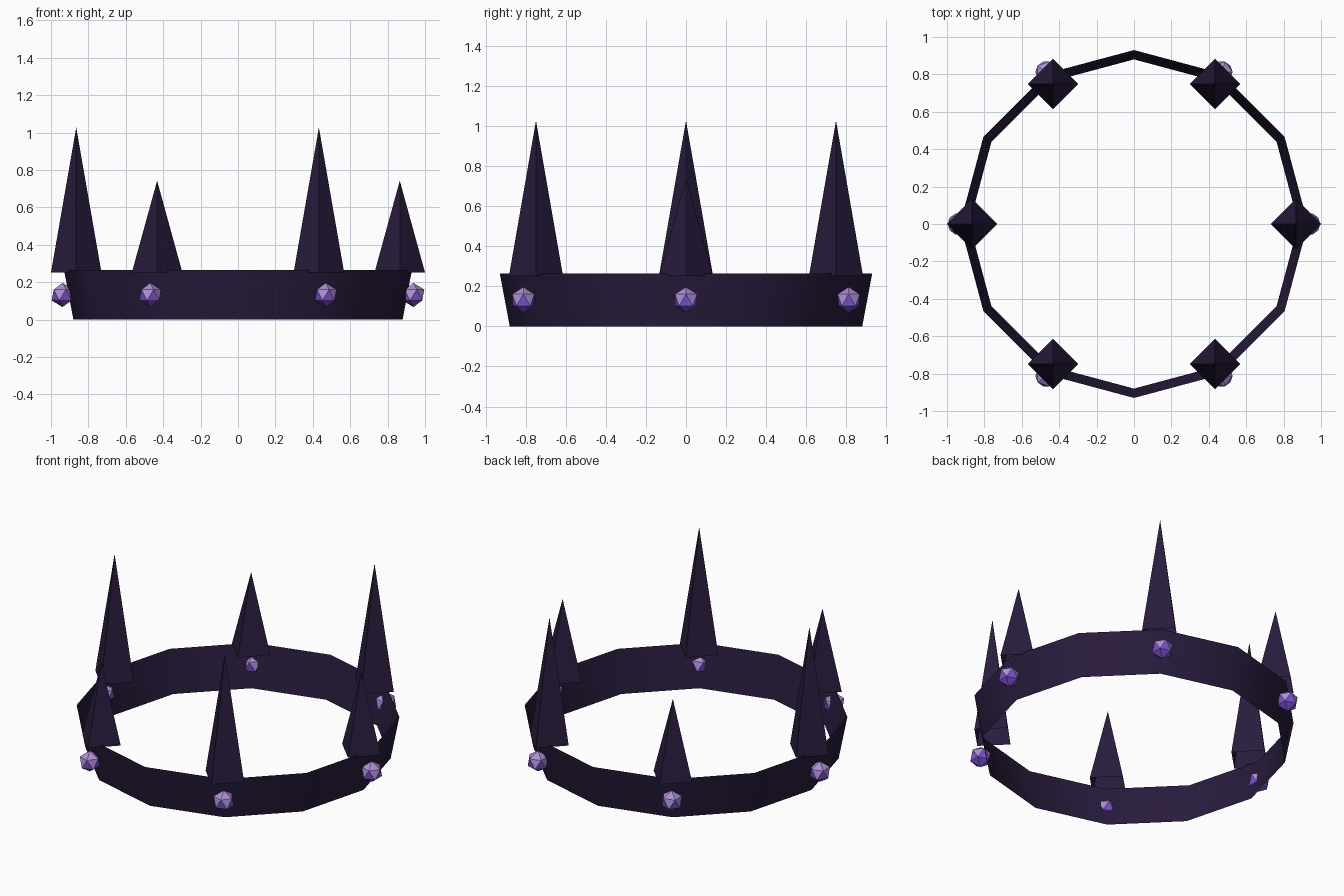
import bpy, math

if "Cube" in bpy.data.objects:
    bpy.data.objects.remove(bpy.data.objects["Cube"])


def material(name, rgb):
    m = bpy.data.materials.new(name)
    m.diffuse_color = (*rgb, 1)
    m.use_nodes = True
    m.node_tree.nodes["Principled BSDF"].inputs["Base Color"].default_value = m.diffuse_color
    return m


dark = material("dark violet metal", (0.021, 0.011, 0.045))
lavender = material("pale lavender", (0.42, 0.27, 0.66))
purple = material("vivid purple", (0.22, 0.09, 0.70))


def finish(name, *mats, smooth=False):
    ob = bpy.context.object
    ob.name = name
    for m in mats:
        ob.data.materials.append(m)
    for p in ob.data.polygons:
        p.use_smooth = smooth
    return ob


# Flared twelve-sided open band
BAND_H = 0.265
bpy.ops.mesh.primitive_cone_add(vertices=12, radius1=0.88, radius2=0.93, depth=BAND_H,
                                end_fill_type='NOTHING', location=(0, 0, BAND_H / 2))
finish("band", dark, smooth=True)

for i in range(6):
    a = math.radians(60 * i)
    c, s = math.cos(a), math.sin(a)

    # Four-sided hollow spikes, alternating short and tall
    base, tip = 0.252, (1.028 if i % 2 else 0.743)
    bpy.ops.mesh.primitive_cone_add(vertices=4, radius1=0.135, radius2=0, depth=tip - base,
                                    end_fill_type='NOTHING',
                                    location=(0.865 * c, 0.865 * s, (base + tip) / 2))
    finish(f"spike_{i + 1}", dark)

    # Faceted gem, pale upper facets and vivid lower facets
    bpy.ops.mesh.primitive_ico_sphere_add(subdivisions=1, radius=0.065,
                                          location=(0.938 * c, 0.938 * s, 0.132))
    gem = finish(f"gem_{i + 1}", lavender, purple)
    for p in gem.data.polygons:
        p.material_index = 0 if p.center.z > 0 else 1
